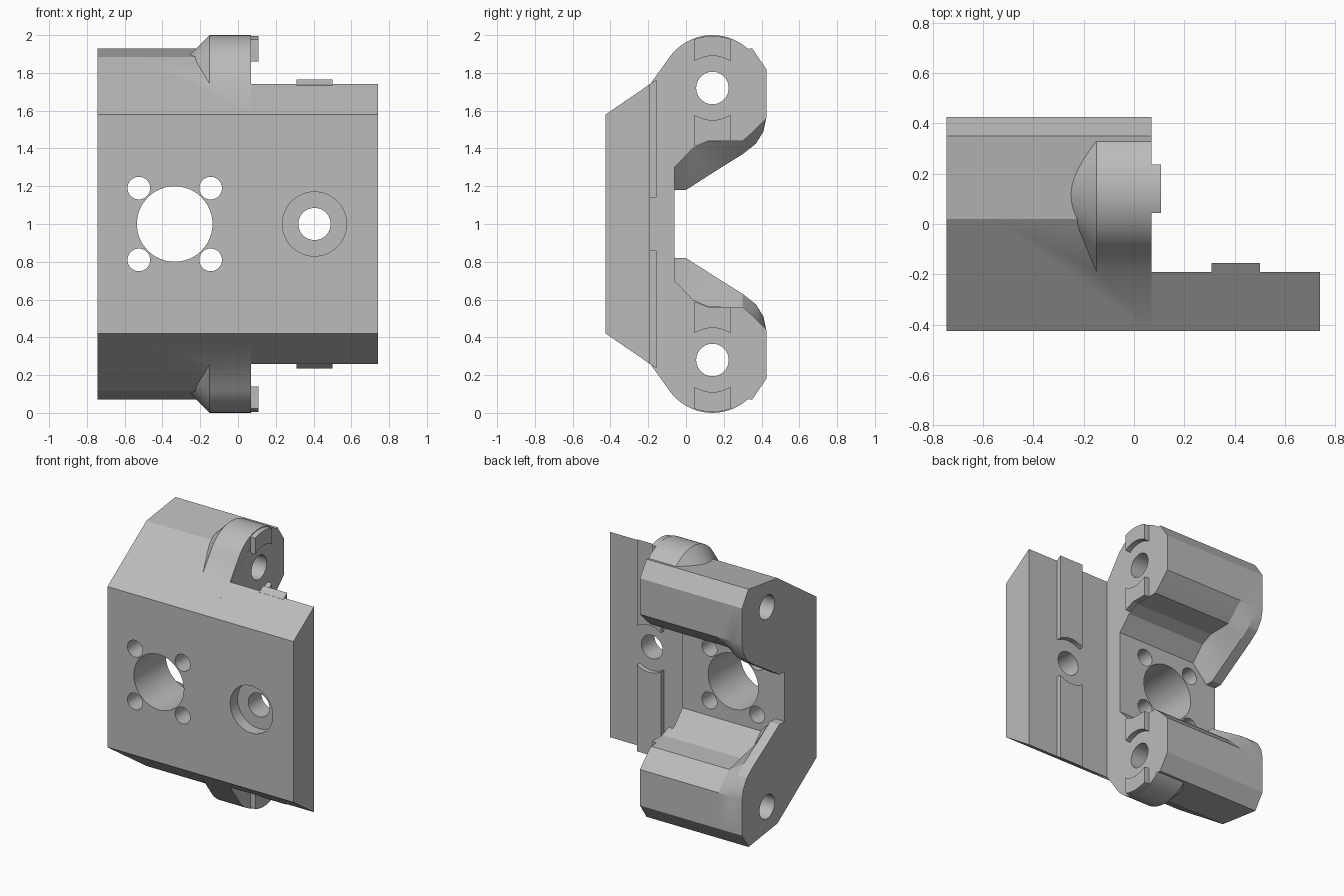
import bpy, bmesh, math

old = bpy.data.objects.get("Cube")
if old:
    bpy.data.objects.remove(old, do_unlink=True)

grey = bpy.data.materials.new("plain grey")
grey.use_nodes = True
colour = (0.5, 0.5, 0.5, 1)
grey.diffuse_color = colour
grey.node_tree.nodes["Principled BSDF"].inputs["Base Color"].default_value = colour


def loft(name, rings):
    """Solid through matching rings of 3D points, capped at both ends."""
    bm = bmesh.new()
    loops = [[bm.verts.new(p) for p in ring] for ring in rings]
    n = len(loops[0])
    for a, b in zip(loops, loops[1:]):
        for i in range(n):
            j = (i + 1) % n
            bm.faces.new((a[i], a[j], b[j], b[i]))
    bm.faces.new(loops[0])
    bm.faces.new(loops[-1])
    bmesh.ops.recalc_face_normals(bm, faces=bm.faces)
    mesh = bpy.data.meshes.new(name)
    bm.to_mesh(mesh)
    bm.free()
    obj = bpy.data.objects.new(name, mesh)
    bpy.context.collection.objects.link(obj)
    mesh.materials.append(grey)
    return obj


def along_x(profile, x):
    return [(x, y, z) for y, z in profile]


def along_y(profile, y):
    return [(x, y, z) for x, z in profile]


def arc(cx, cz, r, start, end, steps):
    angles = [math.radians(start + (end - start) * i / steps) for i in range(steps + 1)]
    return [(cx + r * math.cos(a), cz + r * math.sin(a)) for a in angles]


def circle(cx, cz, r):
    return arc(cx, cz, r, 0, 360, 48)[:-1]


def flip(profile):
    return [(u, 2 - z) for u, z in profile]


def combine(target, tool, operation):
    mod = target.modifiers.new(operation, 'BOOLEAN')
    mod.operation = operation
    mod.solver = 'EXACT'
    mod.object = tool
    bpy.context.view_layer.objects.active = target
    bpy.ops.object.modifier_apply(modifier=mod.name)
    bpy.data.objects.remove(tool, do_unlink=True)


# Main C-shaped bracket: lip section at the right end, channel section elsewhere
outer = [(-.425, 1.58), (.02, 1.885), (.35, 1.93), (.425, 1.82), (.425, 1.56)]
lip = outer + [(.41, 1.49), (.37, 1.425), (.3, 1.37), (.14, 1.27), (0, 1.18), (-.06, 1.18)]
channel = outer + [(.385, 1.52), (.34, 1.475), (.3, 1.44), (.12, 1.437), (.035, 1.4), (-.06, 1.3)]
lip += flip(lip)[::-1]
channel += flip(channel)[::-1]
body = loft("bracket_body", [along_x(lip, -.745), along_x(lip, -.67),
                             along_x(channel, -.555), along_x(channel, .07)])

# Thin mounting plate
side = [(-.425, 1.58), (-.19, 1.741)]
side += flip(side)[::-1]
combine(body, loft("mounting_plate", [along_x(side, -.3), along_x(side, .74)]), 'UNION')

# Rounded hinge bosses with a tapered run-out
PY, PZ = .14, 1.72
boss = arc(PY, PZ, .28, -60, 148, 36) + [(-.19, 1.74), (-.15, 1.66), (0, 1.5)]
taper = [(PY + (y - PY) * .4, PZ + (z - PZ) * .4) for y, z in boss]
for mirror in (list, flip):
    tool = loft("hinge_boss", [along_x(mirror(taper), -.318), along_x(mirror(boss), -.15),
                               along_x(mirror(boss), .0695)])
    combine(body, tool, 'UNION')


def drill_y(x, z, r, y0, y1):
    ring = circle(x, z, r)
    combine(body, loft("cutter", [along_y(ring, y0), along_y(ring, y1)]), 'DIFFERENCE')


# Front openings
drill_y(-.335, 1, .2, -.6, .6)
for dx in (-.19, .19):
    for dz in (-.19, .19):
        drill_y(-.335 + dx, 1 + dz, .06, -.6, .6)
drill_y(.405, 1, .085, -.6, .6)
drill_y(.405, 1, .17, -.6, -.34)

# Hinge pin holes
for mirror in (list, flip):
    ring = mirror(circle(PY, PZ, .086))
    combine(body, loft("cutter", [along_x(ring, -1), along_x(ring, .5)]), 'DIFFERENCE')
parts = [body]

# Locating keys on the plate, curved around its bolt hole
half = math.degrees(math.asin(.096 / .17))
near = arc(.405, 1, .17, 90 + half, 90 - half, 10)
for label, mirror in (("upper", list), ("lower", flip)):
    rings = []
    for y, top in ((-.2, 1.735), (-.155, 1.765)):
        rings.append(along_y(mirror(near + [(.501, top), (.309, top)]), y))
    parts.append(loft(label + "_plate_key", rings))

# Locating keys on the hinge faces, curved around the pin holes
wide = math.degrees(math.asin(.096 / .275))
above = arc(PY, PZ, .17, 90 + half, 90 - half, 10) + arc(PY, PZ, .275, 90 - wide, 90 + wide, 8)
below = arc(PY, PZ, .17, -90 - half, -90 + half, 10) + [(.236, 1.44), (.12, 1.44), (.044, 1.41)]
for label, mirror in (("upper", list), ("lower", flip)):
    for place, shape in (("outer", above), ("inner", below)):
        ring = mirror(shape)
        parts.append(loft(f"{label}_{place}_hinge_key", [along_x(ring, .06), along_x(ring, .108)]))

# Smooth the round surfaces and keep the machined edges crisp
bpy.ops.object.select_all(action='DESELECT')
for obj in parts:
    obj.select_set(True)
bpy.context.view_layer.objects.active = body
bpy.ops.object.shade_smooth_by_angle(angle=math.radians(20))
